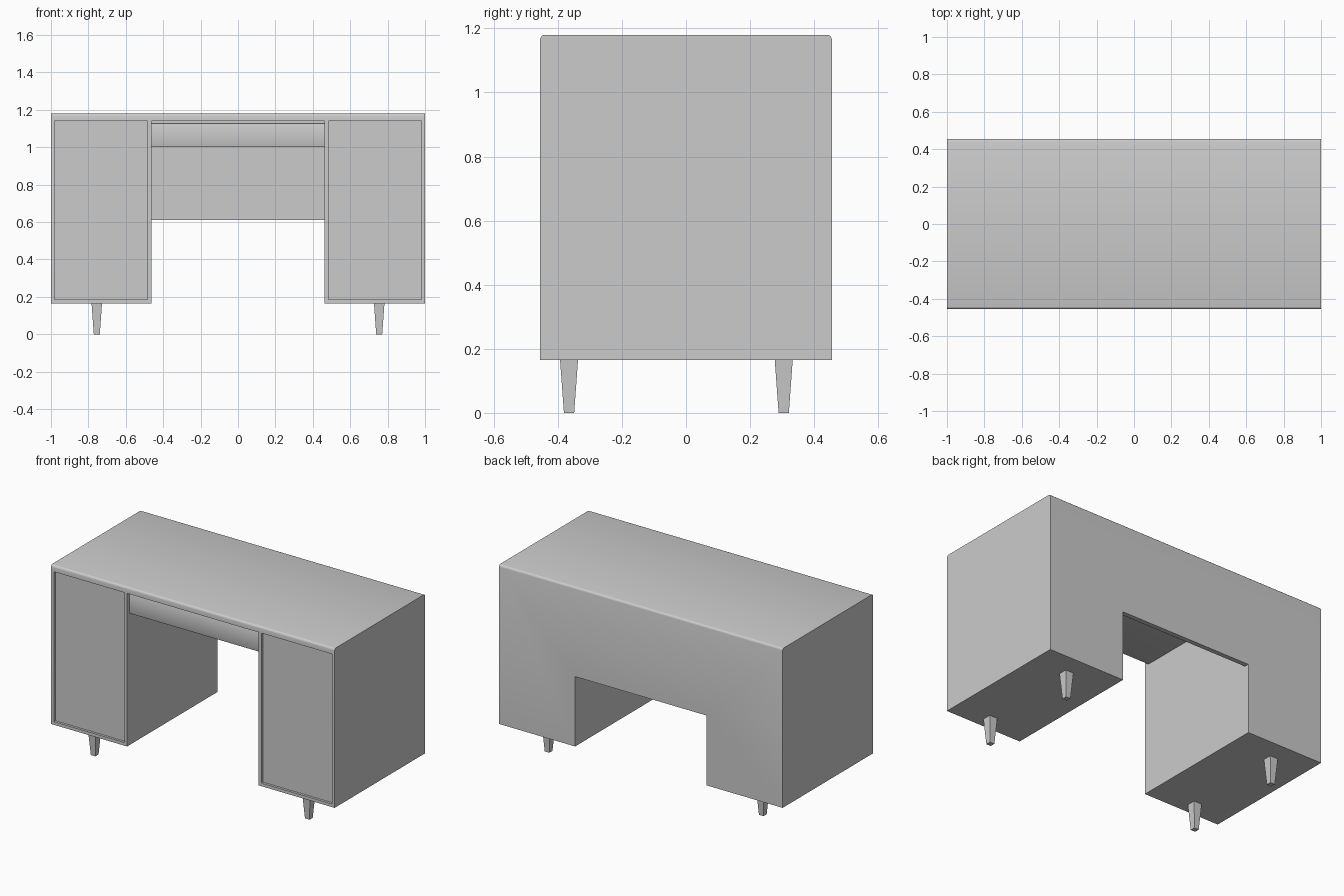
import bpy, bmesh, math

if "Cube" in bpy.data.objects:
    bpy.data.objects.remove(bpy.data.objects["Cube"])


def box(name, lo, hi):
    """Axis-aligned box between two corners."""
    bm = bmesh.new()
    bmesh.ops.create_cube(bm, size=1)
    for v in bm.verts:
        v.co = [lo[i] + (v.co[i] + 0.5) * (hi[i] - lo[i]) for i in range(3)]
    mesh = bpy.data.meshes.new(name)
    bm.to_mesh(mesh)
    bm.free()
    obj = bpy.data.objects.new(name, mesh)
    bpy.context.collection.objects.link(obj)
    return obj


def bevel_edges(obj, width, segments, pick):
    """Round the edges whose two vertices satisfy pick."""
    bm = bmesh.new()
    bm.from_mesh(obj.data)
    edges = [e for e in bm.edges if pick(e.verts[0].co, e.verts[1].co)]
    bmesh.ops.bevel(bm, geom=edges, offset=width, segments=segments,
                    profile=0.5, affect='EDGES')
    bm.to_mesh(obj.data)
    bm.free()


def smooth(obj):
    bpy.ops.object.select_all(action='DESELECT')
    obj.select_set(True)
    bpy.context.view_layer.objects.active = obj
    bpy.ops.object.shade_smooth_by_angle(angle=math.radians(35))


def cut(obj, lo, hi):
    """Subtract a box and discard the cutter."""
    cutter = box("cutter", lo, hi)
    cutter.hide_render = True
    mod = obj.modifiers.new("cut", 'BOOLEAN')
    mod.operation, mod.solver, mod.object = 'DIFFERENCE', 'EXACT', cutter
    bpy.context.view_layer.objects.active = obj
    bpy.ops.object.modifier_apply(modifier=mod.name)
    bpy.data.objects.remove(cutter)


D = 0.455          # half depth
Z0, Z1 = 0.165, 1.18
KNEE = 0.463       # half width of the knee hole
FRAME, INSET = 0.02, 0.015

# Desk body with softened front and back top edges
body = box("desk_body", (-1, -D, Z0), (1, D, Z1))
bevel_edges(body, 0.014, 3,
            lambda a, b: min(a.z, b.z) > 1 and abs(a.x - b.x) > 1)

# Knee hole: tall at the front, low opening through the back panel
cut(body, (-KNEE, -D - 0.1, Z0 - 0.1), (KNEE, D - 0.03, 1.14))
cut(body, (-KNEE, D - 0.1, Z0 - 0.1), (KNEE, D + 0.1, 0.61))

# Recessed doors inside a thin frame on each pedestal
for a, b in ((-1, -KNEE), (KNEE, 1)):
    cut(body, (a + FRAME, -D - 0.1, Z0 + FRAME), (b - FRAME, -D + INSET, 1.14))
smooth(body)

# Centre drawer, set back a little, with eased front edges
drawer = box("centre_drawer", (-KNEE, -D + 0.025, 1.0), (KNEE, D - 0.03, 1.13))
bevel_edges(drawer, 0.008, 2,
            lambda a, b: max(a.y, b.y) < 0 and abs(a.x - b.x) > 0.5)
smooth(drawer)

# Tapered square legs
for side, x in (("left", -0.755), ("right", 0.755)):
    for place, y in (("front", -0.365), ("back", 0.305)):
        bpy.ops.mesh.primitive_cone_add(
            vertices=4, radius1=0.016 * math.sqrt(2), radius2=0.028 * math.sqrt(2),
            depth=Z0, location=(x, y, Z0 / 2), rotation=(0, 0, math.pi / 4))
        bpy.context.object.name = f"{place}_{side}_leg"
